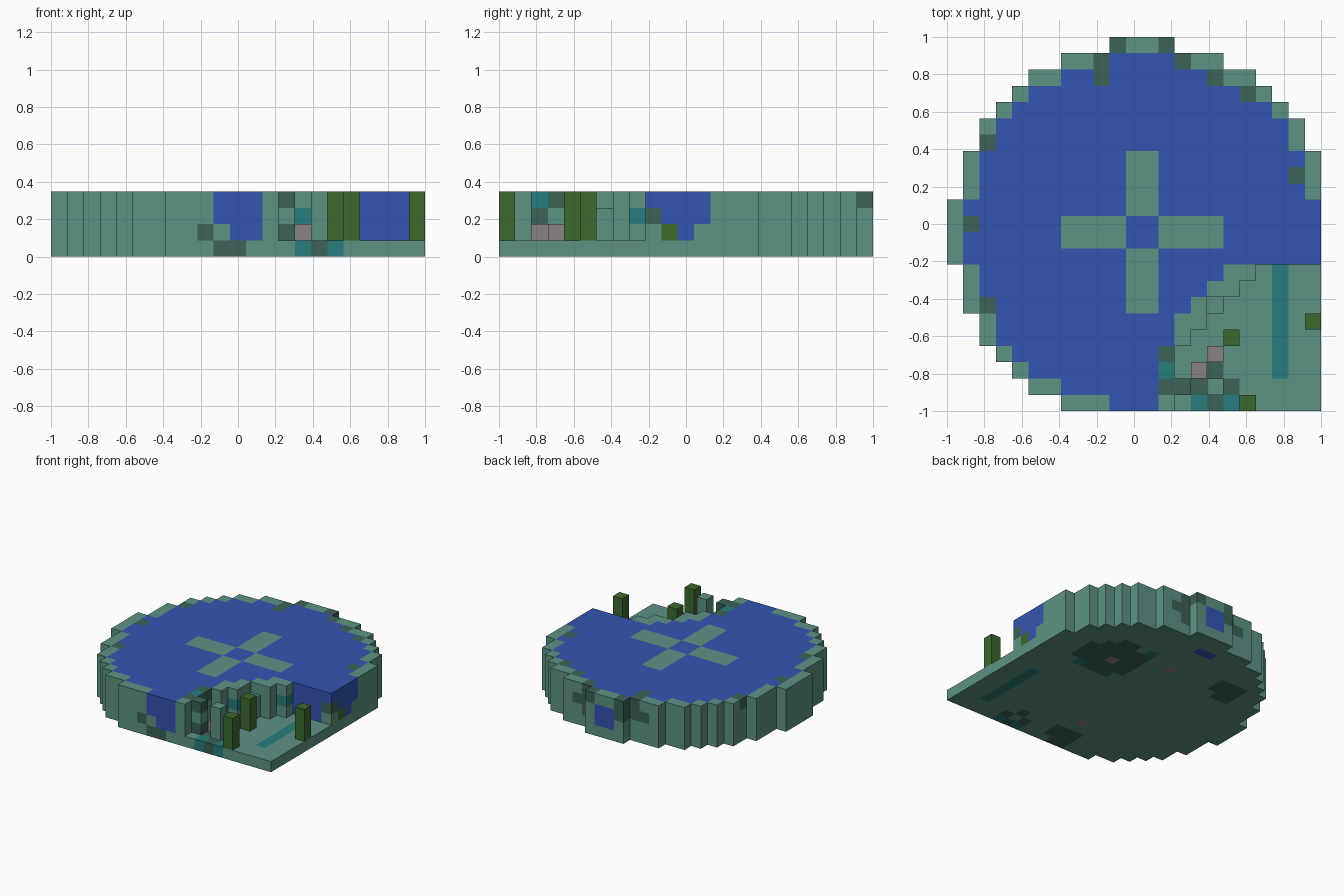
import bpy
import bmesh
from mathutils import Vector

if "Cube" in bpy.data.objects:
    bpy.data.objects.remove(bpy.data.objects["Cube"], do_unlink=True)

N = 23
V = 2 / N

# Flat colours, linear
COLOURS = {
    "stone_teal": (0.109, 0.288, 0.231),
    "dark_moss": (0.045, 0.122, 0.098),
    "water_blue": (0.034, 0.089, 0.434),
    "bright_teal": (0.021, 0.205, 0.205),
    "leaf_green": (0.045, 0.141, 0.026),
    "pebble_grey": (0.254, 0.231, 0.231),
}
STONE, MOSS, WATER, BRIGHT, LEAF, PEBBLE = range(len(COLOURS))
MATERIALS = []
for name, rgb in COLOURS.items():
    mat = bpy.data.materials.new(name)
    mat.use_nodes = True
    mat.diffuse_color = (*rgb, 1)
    bsdf = mat.node_tree.nodes["Principled BSDF"]
    bsdf.inputs["Base Color"].default_value = (*rgb, 1)
    bsdf.inputs["Roughness"].default_value = 0.9
    MATERIALS.append(mat)

# Block grid: (column, row, layer) -> (part, colour)
blocks = {}


def put(part, colour, cols, rows, layers):
    for i in cols:
        for j in rows:
            for k in layers:
                blocks[i, j, k] = (part, colour)


def tint(colour, *cells):
    for cell in cells:
        if cell in blocks:
            blocks[cell] = (blocks[cell][0], colour)


def spot(colour, cx, cy, radius):
    """Round patch of colour in the base layer."""
    for i in range(N):
        for j in range(N):
            if (i + 0.5 - cx) ** 2 + (j + 0.5 - cy) ** 2 < radius ** 2:
                tint(colour, (i, j, 0))


# Round plan: half width of each row, counted out from the middle
HALF = [12, 12, 11, 11, 11, 10, 10, 9, 8, 7, 5, 2]


def in_disc(i, j):
    d = j - 11 if j >= 11 else 10 - j
    return d < len(HALF) and 12 - HALF[d] <= i < 12 + HALF[d]


def is_rim(i, j):
    return not all(in_disc(i + a, j + b) for a, b in ((1, 0), (-1, 0), (0, 1), (0, -1)))


# Corner terrace: first wall column and first floor column for each row
WALL = [13, 13, 13, 13, 14, 14, 15, 16, 17]
FLOOR = [14, 15, 14, 14, 15, 16, 16, 18, 19]

for i in range(N):
    for j in range(N):
        corner = j < len(WALL) and i >= WALL[j]
        if corner:
            put("base_slab", STONE, [i], [j], [0])
            if i < FLOOR[j]:
                put("terrace_wall", STONE, [i], [j], range(1, 4))
        elif in_disc(i, j):
            put("base_slab", STONE, [i], [j], [0])
            if is_rim(i, j):
                put("rim_wall", STONE, [i], [j], range(1, 4))
            else:
                put("pool_water", WATER, [i], [j], range(1, 4))

# Cross set into the water
for cols, rows in ((range(11, 13), range(6, 10)), (range(11, 13), range(12, 16)),
                   (range(7, 11), range(10, 12)), (range(13, 17), range(10, 12))):
    put("cross_inlay", STONE, cols, rows, [3])

# Posts, step and pebbles on the terrace
for name, i, j, colour in (("front_post", 18, 0, LEAF), ("middle_post", 17, 4, LEAF),
                           ("side_post", 22, 5, LEAF), ("stone_post", 16, 1, STONE)):
    put(name, colour, [i], [j], range(1, 4))
put("terrace_step", STONE, [16], [6], [1, 2])
put("pebbles", PEBBLE, [15], [2], [1])
put("pebbles", PEBBLE, [16], [3], [1])

# Channel and mossy stones in the terrace floor
for j in range(2, 9):
    tint(BRIGHT, (20, j, 0))
tint(BRIGHT, (15, 0, 0), (17, 0, 0))
tint(MOSS, (16, 0, 0), (15, 1, 0), (17, 1, 0), (16, 2, 0))

# Patches on the underside
spot(MOSS, 16.9, 14.8, 3)
spot(MOSS, 5.2, 16.7, 1.7)
spot(MOSS, 11.3, 1.6, 1.5)
tint(PEBBLE, (16, 14, 0), (11, 16, 0), (11, 4, 0))
tint(BRIGHT, (18, 12, 0), (14, 17, 0))
tint(WATER, (10, 20, 0), (11, 20, 0))

# Moss around the rim
tint(MOSS, (9, 21, 3), (9, 20, 3), (10, 22, 3), (13, 22, 3), (14, 21, 3), (16, 20, 3),
     (18, 19, 3), (21, 14, 3), (2, 16, 3), (1, 11, 3), (2, 6, 3))
tint(MOSS, (10, 22, 2), (9, 21, 2), (8, 21, 2), (14, 21, 2), (15, 21, 2), (14, 21, 1),
     (9, 0, 1))

# Water openings in the back, front and side
for i in (11, 12):
    tint(WATER, (i, 22, 1), (i, 22, 2))
tint(STONE, (10, 0, 1), (22, 9, 1), (22, 12, 1))
tint(MOSS, (22, 9, 2))
tint(LEAF, (22, 10, 1))

# Coloured stones in the terrace wall
tint(MOSS, (13, 1, 3), (14, 1, 3), (14, 1, 1), (13, 2, 2), (13, 3, 3))
tint(BRIGHT, (13, 2, 3), (15, 5, 2), (18, 8, 2))

# Turn each part into a mesh of its exposed faces
AXES = [Vector(a) for a in ((1, 0, 0), (0, 1, 0), (0, 0, 1))]


def build(part):
    bm = bmesh.new()
    corners = {}

    def corner(p):
        key = tuple(round(c * 2) for c in p)
        if key not in corners:
            corners[key] = bm.verts.new((p.x * V - 1, p.y * V - 1, p.z * V))
        return corners[key]

    for cell, (owner, colour) in blocks.items():
        if owner != part:
            continue
        middle = Vector(cell) + Vector((0.5, 0.5, 0.5))
        for n in range(3):
            u, w = AXES[(n + 1) % 3] / 2, AXES[(n + 2) % 3] / 2
            for s in (1, -1):
                beside = tuple(c + s * int(a) for c, a in zip(cell, AXES[n]))
                if beside in blocks:
                    continue
                c = middle + AXES[n] * s / 2
                loop = [c - u - w, c + u - w, c + u + w, c - u + w][::s]
                face = bm.faces.new([corner(p) for p in loop])
                face.material_index = colour
    mesh = bpy.data.meshes.new(part)
    for mat in MATERIALS:
        mesh.materials.append(mat)
    bm.to_mesh(mesh)
    bm.free()
    bpy.context.collection.objects.link(bpy.data.objects.new(part, mesh))


for part in sorted({owner for owner, _ in blocks.values()}):
    build(part)
